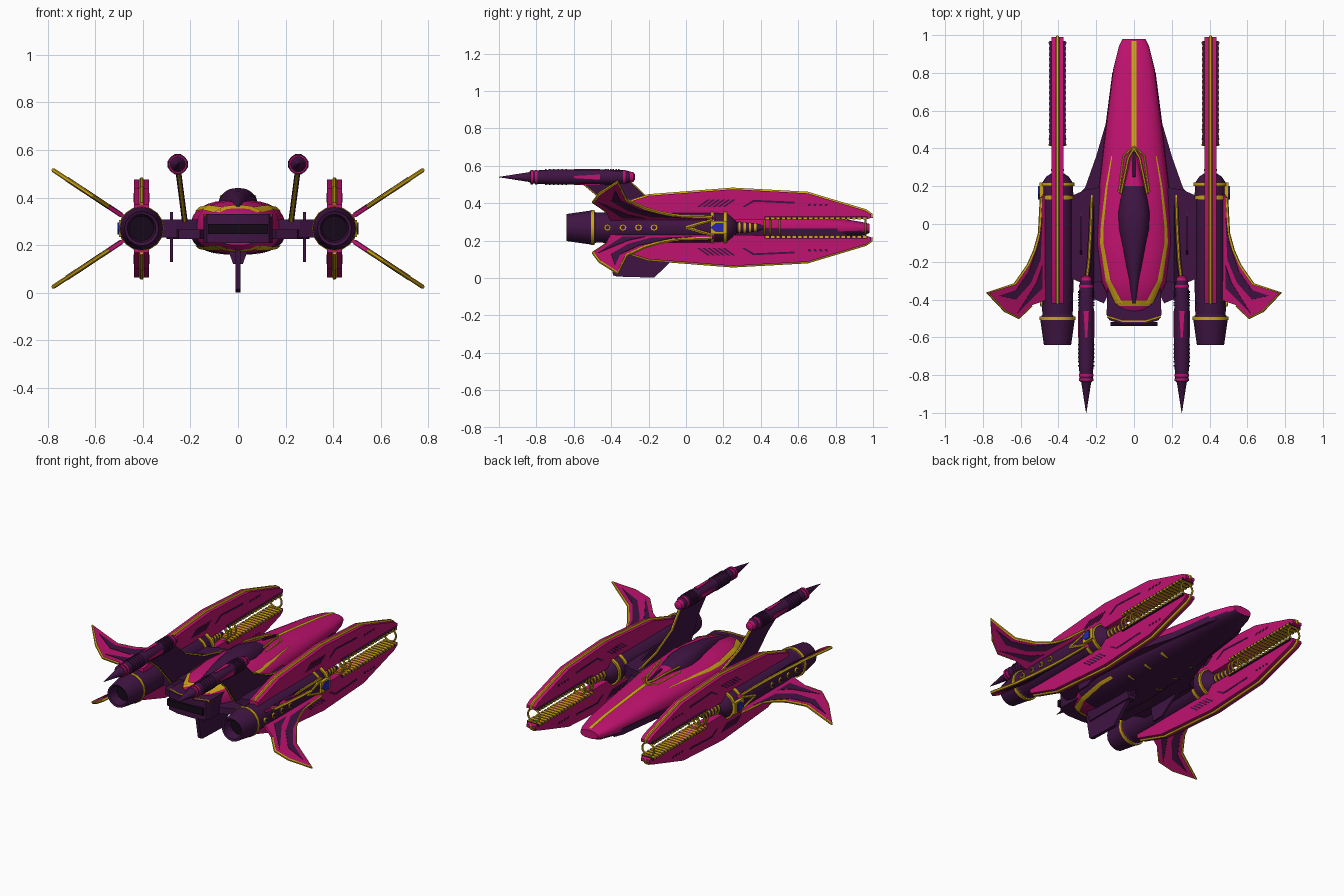
import bpy, bmesh, math
from mathutils import Vector

cube = bpy.data.objects.get("Cube")
if cube:
    bpy.data.objects.remove(cube, do_unlink=True)

ZC = 0.27      # height of the nacelle axis
NX = 0.405     # sideways position of the nacelles
EXP = 2.6      # roundness of the hull section


def material(name, color):
    m = bpy.data.materials.new(name)
    m.use_nodes = True
    m.diffuse_color = (*color, 1)
    m.node_tree.nodes["Principled BSDF"].inputs["Base Color"].default_value = (*color, 1)
    return m


PINK = material("magenta_paint", (0.53, 0.006, 0.16))
DARK = material("dark_purple", (0.05, 0.007, 0.055))
GOLD = material("gold_trim", (0.62, 0.38, 0.008))
BLUE = material("blue_gem", (0.02, 0.02, 0.45))
BLACK = material("black_inside", (0.008, 0.003, 0.01))


def finish(name, mesh, mats, mirror=True, recalc=True):
    if recalc:
        bm = bmesh.new()
        bm.from_mesh(mesh)
        bmesh.ops.recalc_face_normals(bm, faces=bm.faces)
        bm.to_mesh(mesh)
        bm.free()
    for m in mats:
        mesh.materials.append(m)
    mesh.shade_smooth()
    mesh.set_sharp_from_angle(angle=math.radians(30))
    obj = bpy.data.objects.new(name, mesh)
    bpy.context.collection.objects.link(obj)
    if mirror:
        mod = obj.modifiers.new("Mirror", 'MIRROR')
        mod.use_mirror_merge = False
    return obj


def build(name, verts, faces, mat, mirror=True, recalc=True):
    mesh = bpy.data.meshes.new(name)
    mesh.from_pydata(verts, [], faces)
    return finish(name, mesh, [mat], mirror, recalc)


def skin(rings, count):
    """Faces joining closed rings of points, with end caps."""
    faces = [(r * count + i, r * count + (i + 1) % count,
              (r + 1) * count + (i + 1) % count, (r + 1) * count + i)
             for r in range(rings - 1) for i in range(count)]
    return faces + [tuple(range(count)), tuple(range((rings - 1) * count, rings * count))]


def prism(name, pts, vec, mat, mirror=True):
    half = Vector(vec) / 2
    pts = [Vector(p) for p in pts]
    verts = [p - half for p in pts] + [p + half for p in pts]
    return build(name, verts, skin(2, len(pts)), mat, mirror)


def side_plate(name, yz, x, thick, mat, mirror=True):
    return prism(name, [(x, y, z) for y, z in yz], (thick, 0, 0), mat, mirror)


def lathe(name, profile, x, z, mat, seg=16):
    verts = [(x + r * math.cos(math.tau * i / seg), y, z + r * math.sin(math.tau * i / seg))
             for y, r in profile for i in range(seg)]
    return build(name, verts, skin(len(profile), seg), mat)


def band(name, y0, y1, r, x, z, mat):
    return lathe(name, [(y0, r), (y1, r)], x, z, mat)


def tube(name, pts, radius, mat, closed=False, mirror=True):
    curve = bpy.data.curves.new(name, 'CURVE')
    curve.dimensions = '3D'
    curve.bevel_depth = radius
    curve.bevel_resolution = 1
    curve.use_fill_caps = True
    spline = curve.splines.new('POLY')
    spline.points.add(len(pts) - 1)
    for p, co in zip(spline.points, pts):
        p.co = (*co, 1)
    spline.use_cyclic_u = closed
    temp = bpy.data.objects.new(name, curve)
    mesh = bpy.data.meshes.new_from_object(temp)
    bpy.data.objects.remove(temp)
    return finish(name, mesh, [mat], mirror)


def loft(name, stations, zc, mats, pick, seg=32):
    verts = []
    for y, w, top, low in stations:
        for i in range(seg):
            c, s = math.cos(math.tau * i / seg), math.sin(math.tau * i / seg)
            h = top - zc if s > 0 else zc - low
            verts.append((math.copysign(abs(c) ** (2 / EXP), c) * w, y,
                          zc + math.copysign(abs(s) ** (2 / EXP), s) * h))
    mesh = bpy.data.meshes.new(name)
    mesh.from_pydata(verts, [], skin(len(stations), seg))
    obj = finish(name, mesh, mats, False)
    for p in mesh.polygons:
        p.material_index = pick(p.center)
    return obj


# Fuselage: y, half width, top, bottom
HULL = [(.98, .06, .29, .24), (.94, .08, .3, .225), (.82, .11, .32, .21), (.5, .15, .355, .18),
        (.2, .185, .38, .165), (-.1, .2, .39, .16), (-.3, .175, .385, .165),
        (-.42, .12, .36, .18), (-.46, .09, .33, .2)]
HZ = 0.265
loft("fuselage", HULL, HZ, [PINK, DARK], lambda c: int(c.z < .25 and c.y > -.3))


def mix(rows, y):
    for a, b in zip(rows, rows[1:]):
        if b[0] <= y <= a[0]:
            t = (a[0] - y) / (a[0] - b[0])
            return [p + (q - p) * t for p, q in zip(a, b)]
    return rows[-1]


def patch(name, rows, mat, side=1, mirror=True, cols=6):
    """Strip of trim draped on the hull; rows are y, inner x, outer x."""
    n = max(2, int((rows[0][0] - rows[-1][0]) / .02) + 1)
    verts = []
    for k in range(n):
        y, x0, x1 = mix(rows, rows[0][0] + (rows[-1][0] - rows[0][0]) * k / (n - 1))
        _, w, top, low = mix(HULL, y)
        h = top - HZ if side > 0 else HZ - low
        for c in range(cols):
            x = x0 + (x1 - x0) * c / (cols - 1)
            z = h * max(0, 1 - (abs(x) / w) ** EXP) ** (1 / EXP) + .006
            verts.append((x, y, HZ + side * z))
    faces = [(k * cols + c, (k + 1) * cols + c, (k + 1) * cols + c + 1, k * cols + c + 1)[::side]
             for k in range(n - 1) for c in range(cols - 1)]
    return build(name, verts, faces, mat, mirror, False)


# Hull trim
patch("nose_stripe", [(.97, -.012, .012), (.4, -.012, .012)], GOLD, mirror=False)
LOOP = [(.36, .115, .12), (.2, .14, .15), (0, .16, .175), (-.1, .162, .18),
        (-.3, .125, .15), (-.42, .06, .1)]
patch("upper_loop", LOOP, GOLD)
patch("lower_loop", LOOP[2:], GOLD, -1)
for s in (1, -1):
    patch("loop_end", [(-.405, -.1, .1), (-.435, -.08, .08)], GOLD, s, False)
for i in range(3):
    y = .1 + i * .15
    patch("belly_tick", [(y + .008, .08, .13), (y - .008, .08, .13)], GOLD, -1)

# Canopy and its gold frame
loft("canopy", [(.39, .01, .372, .32), (.2, .06, .405, .32), (.14, .075, .42, .32),
                (.06, .088, .437, .32), (-.03, .083, .44, .32), (-.2, .05, .425, .32),
                (-.42, .01, .37, .32)], .33, [DARK, PINK], lambda c: int(c.y > .2))
tube("canopy_frame", [(0, .4, .37), (.03, .35, .384), (.045, .28, .395), (.07, .16, .405)], .007, GOLD)
tube("canopy_outline", [(0, .41, .368), (.055, .36, .365), (.08, .17, .375)], .005, GOLD)
tube("canopy_spine", [(0, .38, .377), (0, .25, .402)], .008, DARK, mirror=False)

# Tail engine with its slot
prism("tail_engine", [(.14, -.3, ZC), (.145, -.48, ZC), (.13, -.51, ZC), (.06, -.53, ZC),
                      (-.06, -.53, ZC), (-.13, -.51, ZC), (-.145, -.48, ZC), (-.14, -.3, ZC)],
      (0, 0, .12), DARK, False)
tube("tail_trim", [(.14, -.49, .325), (.06, -.515, .325), (-.06, -.515, .325), (-.14, -.49, .325)],
     .008, GOLD, mirror=False)
prism("tail_slot", [(x, -.53, z) for x, z in
                    ((-.125, .248), (.125, .248), (.125, .29), (-.125, .29))], (0, .02, 0), BLACK, False)

# Side strakes and pylons
prism("strake", [(.09, .86, .245), (.115, .8, .245), (.15, .53, .245), (.2, .36, .245), (.26, .19, .245),
                 (.3, .15, .245), (.25, -.38, .245), (.16, -.42, .245), (.1, -.3, .245)], (0, 0, .04), DARK)
prism("pylon", [(.15, .2, ZC), (.26, .18, ZC), (.35, .14, ZC), (.35, -.28, ZC), (.26, -.32, ZC), (.15, -.3, ZC)],
      (0, 0, .075), DARK)
side_plate("pylon_fin", [(.08, .3), (-.02, .34), (-.14, .34), (-.18, .28), (-.16, .13), (-.08, .13), (.08, .24)],
           .28, .012, DARK)

# Keel fin
side_plate("keel_fin", [(-.42, .18), (-.39, .015), (-.37, .008), (-.17, .002), (-.08, .09), (.03, .18)],
           0, .022, DARK, False)
prism("keel_root", [(-.045, -.2, .19), (-.02, -.2, .12), (.02, -.2, .12), (.045, -.2, .19)],
      (0, .36, 0), DARK, False)

# Nacelles
lathe("nozzle", [(-.56, .05), (-.635, .06), (-.64, .072), (-.5, .092), (-.48, .08)], NX, ZC, DARK)
band("nozzle_inside", -.575, -.56, .052, NX, ZC, BLACK)
band("nozzle_ring", -.508, -.49, .094, NX, ZC, GOLD)
lathe("nacelle", [(-.49, .08), (-.3, .085), (.14, .085), (.22, .08), (.25, .06), (.27, .03),
                  (.38, .022), (.42, .008)], NX, ZC, DARK)
for y in (.13, .2):
    band("collar_ring", y, y + .02, .09, NX, ZC, GOLD)
prism("collar_plate", [(NX + .085, y, z) for y, z in ((.13, .235), (.22, .235), (.22, .305), (.13, .305))],
      (.02, 0, 0), GOLD)
prism("gem", [(NX + .09, y, ZC + z) for y, z in ((.13, 0), (.16, .025), (.2, .025), (.2, -.025), (.16, -.025))],
      (.024, 0, 0), BLUE)
for i in range(4):
    band("rod_bead", .28 + i * .028, .292 + i * .028, .034 - i * .003, NX, ZC, GOLD)


def circle(x, y, z, r, axis):
    return [(x + (r * math.cos(a) if axis == 'Y' else 0),
             y + (r * math.cos(a) if axis == 'X' else 0), z + r * math.sin(a))
            for a in (math.tau * i / 16 for i in range(16))]


for y in (.42, .45, .5, .96):
    tube("barrel_ring", circle(NX, y, ZC, .042, 'Y'), .006, GOLD, True)
for i in range(4):
    y = -.42 + i * .083
    prism("port_rim", circle(NX + .08, y, ZC, .018, 'X'), (.02, 0, 0), GOLD)
    prism("port_core", circle(NX + .081, y, ZC, .011, 'X'), (.024, 0, 0), DARK)

BLADE = [(.975, .047), (.99, .052), (.99, .07), (.96, .09), (.65, .183), (.25, .205), (-.2, .17), (-.42, .1),
         (-.42, .04), (.24, .04)]
WING = [(.46, .17), (.49, .14), (.5, -.05), (.525, -.14), (.56, -.22), (.63, -.32), (.775, -.365),
        (.68, -.46), (.61, -.495), (.545, -.43), (.46, -.4)]
SWOOSH = [(.49, .03), (.51, -.1), (.56, -.25), (.63, -.35), (.72, -.38), (.63, -.4), (.55, -.31), (.5, -.19)]
HOOK = [(.49, -.22), (.52, -.31), (.57, -.39), (.62, -.47), (.55, -.4), (.49, -.34)]

for s, place in ((1, "upper"), (-1, "lower")):
    def flat(pts):
        return [(y, ZC + s * dz) for y, dz in pts]

    def tilt(pts):
        return [(x, y, ZC + s * (.05 + (x - .48) * .66)) for x, y in pts]

    # Long blades with gold edge, toothed rails and vents
    side_plate(place + "_blade", flat(BLADE), NX, .062, PINK)
    tube(place + "_blade_edge", [(NX, y, z) for y, z in flat(BLADE[1:8])], .01, GOLD)
    side_plate(place + "_rail", flat([(.42, .045), (.97, .045), (.97, .058), (.42, .058)]), NX, .085, DARK)
    for i in range(19):
        y = .425 + i * .029
        side_plate(place + "_rail_tooth", flat([(y, .042), (y + .018, .042), (y + .018, .055), (y, .055)]),
                   NX, .092, GOLD)
    for i in range(6):
        y = .06 + i * .027
        side_plate(place + "_vent", flat([(y, .11), (y + .014, .11), (y + .07, .15), (y + .056, .15)]),
                   NX, .066, DARK)
    side_plate(place + "_blade_groove", flat([(.3, .11), (.36, .148), (.58, .138), (.58, .128), (.365, .138),
                                              (.315, .11)]), NX, .066, DARK)
    for i in range(4):
        y = .65 + i * .03
        side_plate(place + "_blade_notch", flat([(y, .115), (y + .014, .115), (y + .02, .127), (y + .006, .127)]),
                   NX, .066, DARK)

    # Swept wings
    normal = Vector((-.55, 0, .835 * s))
    prism(place + "_wing", tilt(WING), normal * .016, PINK)
    tube(place + "_wing_edge", tilt(WING[1:-1]), .009, GOLD)
    for shape in (SWOOSH, HOOK):
        prism(place + "_wing_marking", tilt(shape), normal * .021, DARK)
    tube(place + "_chevron", [(NX + .085, 0, ZC), (NX + .078, .14, ZC + s * .04)], .008, GOLD)

# Raised pods on swept struts
PX, PZ = 0.253, 0.54
lathe("pod", [(-.29, .026), (-.32, .036), (-.45, .04), (-.72, .04), (-.83, .034), (-.84, .026), (-1, .001)],
      PX, PZ, DARK)
lathe("pod_cap", [(-.272, .012), (-.28, .025), (-.3, .03)], PX, PZ, PINK)
for y in (-.33, -.8, -.825):
    band("pod_ring", y - .007, y + .007, .039, PX, PZ, PINK)
for i in range(6):
    for y in (-.36 - i * .014, -.64 - i * .022):
        band("pod_rib", y - .004, y + .004, .043, PX, PZ, DARK)
for axis in ((0, 0, .086), (.086, 0, 0)):
    u = Vector((.014, 0, 0)) if axis[2] else Vector((0, 0, .014))
    a, b = Vector((PX, -.46, PZ)), Vector((PX, -.6, PZ))
    prism("pod_panel", [a - u, a + u, b + u * .4, b - u * .4], axis, PINK)

STRUT = [(.16, .3), (-.02, .34), (-.2, .42), (-.3, .515), (-.56, .515), (-.47, .44), (-.36, .3)]
strut = [(.222 + (z - .29) * .13, y, z) for y, z in STRUT]
prism("strut", strut, (.024, 0, 0), DARK)
tube("strut_front_edge", strut[:4], .007, GOLD)
tube("strut_rear_edge", strut[4:], .007, GOLD)
